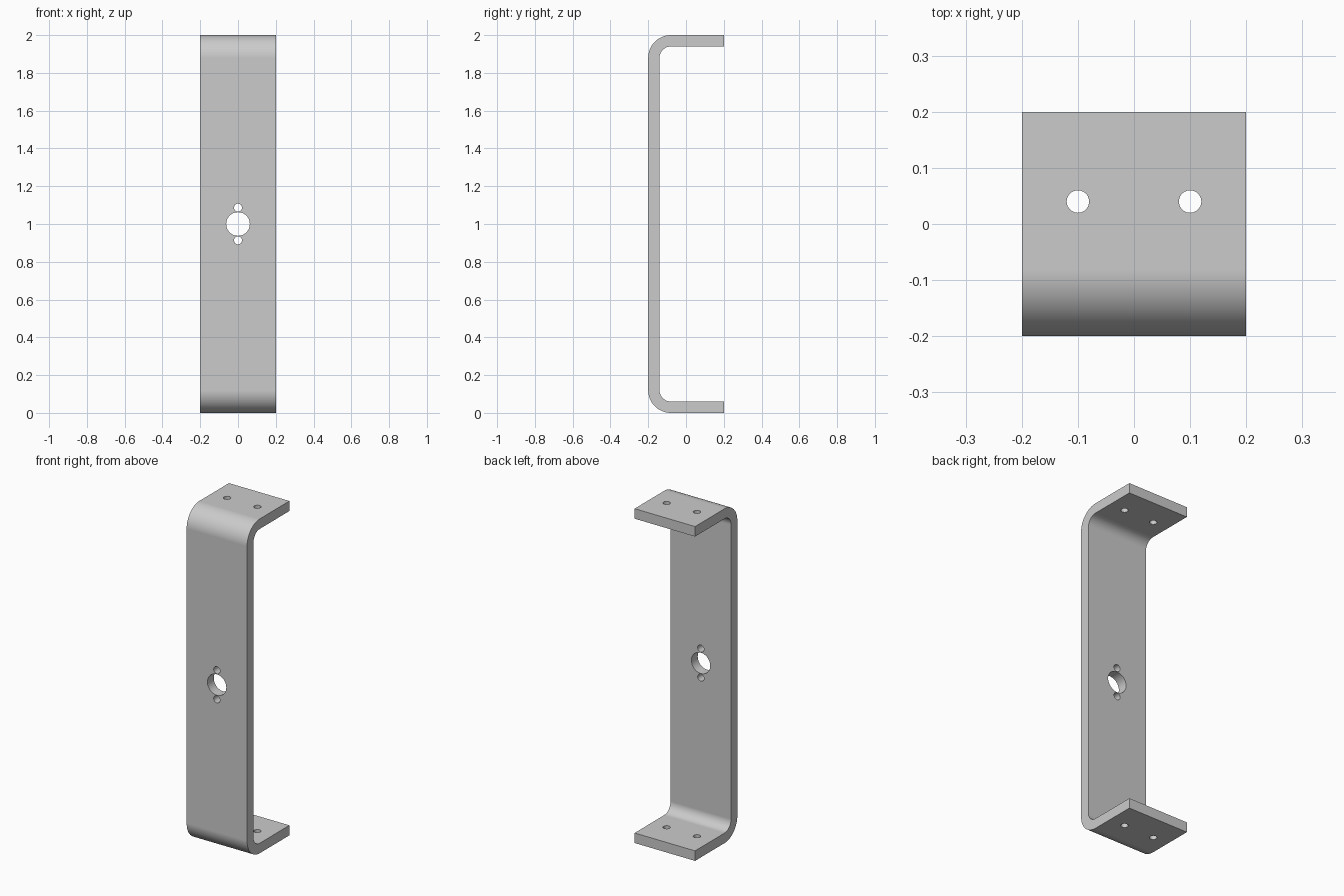
import bpy
import bmesh
from math import pi, sin, cos, radians
from mathutils import Matrix, Vector

cube = bpy.data.objects.get("Cube")
if cube:
    bpy.data.objects.remove(cube, do_unlink=True)

WIDTH, DEPTH, HEIGHT = 0.4, 0.4, 2.0
THICK, BEND = 0.06, 0.12
STEPS = 16

metal = bpy.data.materials.new("grey metal")
metal.use_nodes = True
colour = (0.6, 0.6, 0.6, 1)
metal.diffuse_color = colour
metal.node_tree.nodes["Principled BSDF"].inputs["Base Color"].default_value = colour


def add_object(name, bm):
    mesh = bpy.data.meshes.new(name)
    bm.to_mesh(mesh)
    bm.free()
    obj = bpy.data.objects.new(name, mesh)
    bpy.context.collection.objects.link(obj)
    mesh.materials.append(metal)
    return obj


def bend_path(radius):
    """Side outline (y, z) of one skin of the strip, bottom tip to top tip."""
    cy = -DEPTH / 2 + BEND
    arc = [i * pi / 2 / STEPS for i in range(STEPS + 1)]
    bottom = [(cy - radius * sin(a), BEND - radius * cos(a)) for a in arc]
    top = [(y, HEIGHT - z) for y, z in reversed(bottom)]
    tip = DEPTH / 2
    return [(tip, bottom[0][1])] + bottom + top + [(tip, top[-1][1])]


# Bent strip: the closed side outline pushed across the width
outline = bend_path(BEND) + bend_path(BEND - THICK)[::-1]
bm = bmesh.new()
side = bm.faces.new([bm.verts.new((-WIDTH / 2, y, z)) for y, z in outline])
extruded = bmesh.ops.extrude_face_region(bm, geom=[side])["geom"]
moved = [v for v in extruded if isinstance(v, bmesh.types.BMVert)]
bmesh.ops.translate(bm, verts=moved, vec=(WIDTH, 0, 0))
bmesh.ops.recalc_face_normals(bm, faces=bm.faces)
bracket = add_object("bent_bracket", bm)

# Holes: two through both flanges, and a centre bore with two screw holes
bm = bmesh.new()


def hole(centre, radius, length, axis):
    turn = Vector((0, 0, 1)).rotation_difference(Vector(axis)).to_matrix().to_4x4()
    bmesh.ops.create_cone(bm, cap_ends=True, segments=40, radius1=radius,
                          radius2=radius, depth=length,
                          matrix=Matrix.Translation(centre) @ turn)


for s in (-1, 1):
    hole((s * 0.1, 0.04, HEIGHT / 2), 0.02, HEIGHT + 0.2, (0, 0, 1))
    hole((0, -0.17, HEIGHT / 2 + s * 0.087), 0.021, 0.2, (0, 1, 0))
hole((0, -0.17, HEIGHT / 2), 0.0625, 0.2, (0, 1, 0))
cutter = add_object("hole_cutter", bm)
cutter.hide_render = True

cut = bracket.modifiers.new("holes", 'BOOLEAN')
cut.operation = 'DIFFERENCE'
cut.solver = 'EXACT'
cut.object = cutter

bpy.ops.object.select_all(action='DESELECT')
bracket.select_set(True)
bpy.context.view_layer.objects.active = bracket
bpy.ops.object.modifier_apply(modifier=cut.name)
bpy.data.objects.remove(cutter, do_unlink=True)

# Smooth bends and bores, with the flats kept flat
bpy.ops.object.shade_smooth_by_angle(angle=radians(30))
flats = bracket.modifiers.new("flat_faces", 'WEIGHTED_NORMAL')
flats.keep_sharp = True
